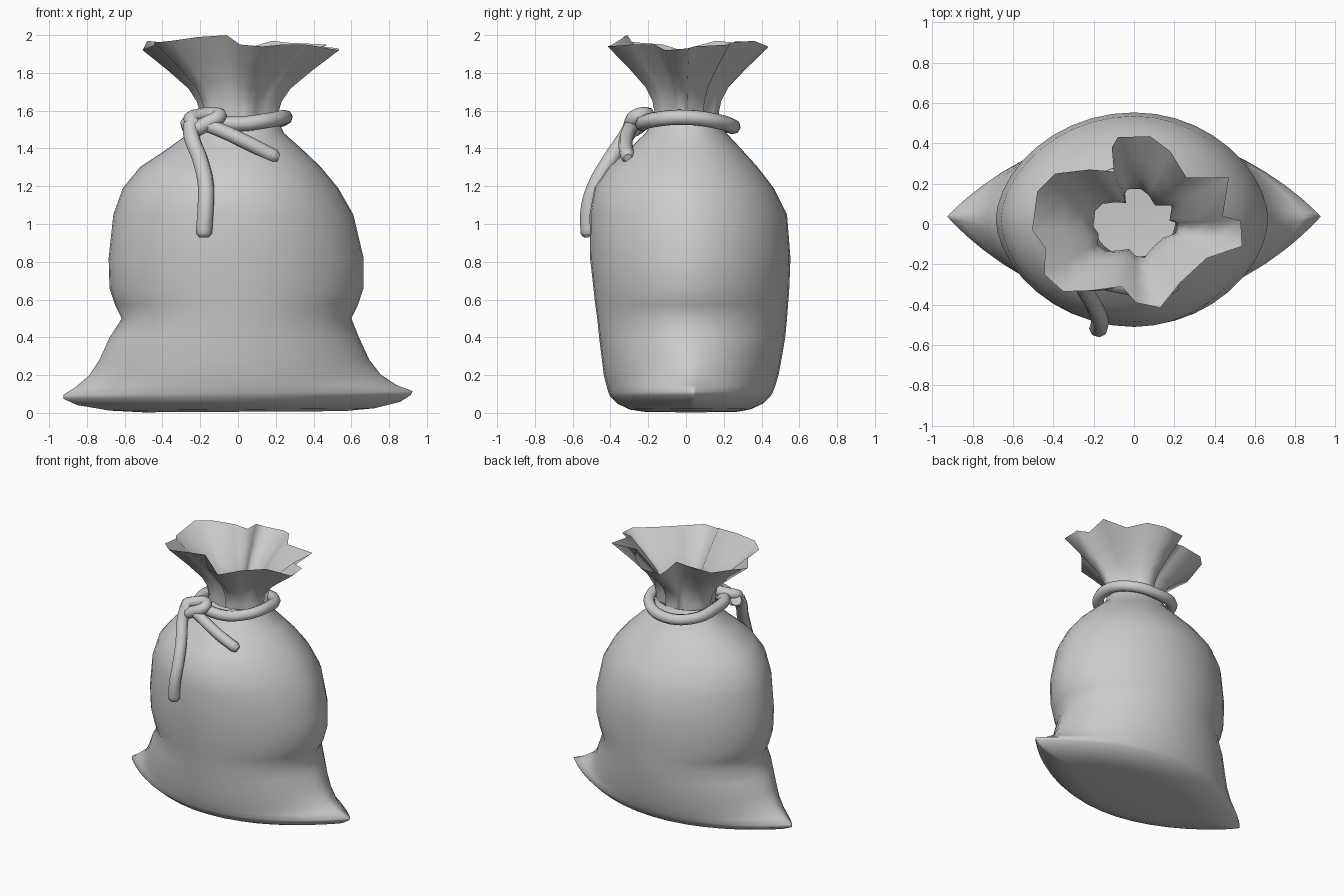
import bpy, bmesh
from math import sin, cos, pi, radians


def finish(obj, angle):
    bpy.ops.object.select_all(action='DESELECT')
    obj.select_set(True)
    bpy.context.view_layer.objects.active = obj
    if obj.type == 'CURVE':
        bpy.ops.object.convert(target='MESH')
    bpy.ops.object.shade_smooth_by_angle(angle=radians(angle))


def loft(name, rings, cap, angle):
    """Skin a stack of closed rings, optionally closing the first one."""
    bm = bmesh.new()
    loops = [[bm.verts.new(p) for p in ring] for ring in rings]
    for a, b in zip(loops, loops[1:]):
        n = len(a)
        for i in range(n):
            j = (i + 1) % n
            bm.faces.new((a[i], a[j], b[j], b[i]))
    if cap:
        bm.faces.new(loops[0][::-1])
    mesh = bpy.data.meshes.new(name)
    bm.to_mesh(mesh)
    bm.free()
    obj = bpy.data.objects.new(name, mesh)
    bpy.context.collection.objects.link(obj)
    finish(obj, angle)


def rope(name, points, closed=False, radius=0.04):
    cu = bpy.data.curves.new(name, 'CURVE')
    cu.dimensions = '3D'
    cu.bevel_depth = radius
    cu.bevel_resolution = 2
    cu.resolution_u = 5
    cu.use_fill_caps = True
    sp = cu.splines.new('BEZIER')
    sp.bezier_points.add(len(points) - 1)
    for bp, p in zip(sp.bezier_points, points):
        bp.co = p[:3]
        bp.radius = p[3] if len(p) > 3 else 1
        bp.handle_left_type = bp.handle_right_type = 'AUTO'
    sp.use_cyclic_u = closed
    obj = bpy.data.objects.new(name, cu)
    bpy.context.collection.objects.link(obj)
    finish(obj, 60)


# Sack body rings: z, left x, right x, front y, back y, pointedness of the side corners
PROFILE = [
    (0.006, -0.50, 0.56, -0.22, 0.27, 0.5),
    (0.018, -0.68, 0.72, -0.30, 0.34, 0.7),
    (0.050, -0.85, 0.86, -0.365, 0.41, 0.88),
    (0.085, -0.925, 0.915, -0.40, 0.445, 0.92),
    (0.105, -0.925, 0.925, -0.41, 0.458, 0.88),
    (0.140, -0.865, 0.84, -0.42, 0.472, 0.7),
    (0.200, -0.79, 0.755, -0.435, 0.49, 0.42),
    (0.280, -0.735, 0.695, -0.445, 0.505, 0.23),
    (0.400, -0.68, 0.64, -0.46, 0.525, 0.12),
    (0.500, -0.615, 0.60, -0.47, 0.535, 0.08),
    (0.570, -0.65, 0.635, -0.48, 0.54, 0.1),
    (0.660, -0.68, 0.665, -0.49, 0.547, 0.12),
    (0.820, -0.685, 0.665, -0.508, 0.553, 0.14),
    (1.050, -0.66, 0.61, -0.51, 0.535, 0.14),
    (1.190, -0.61, 0.53, -0.485, 0.465, 0.1),
    (1.300, -0.52, 0.44, -0.41, 0.38, 0.05),
    (1.400, -0.37, 0.335, -0.30, 0.29, 0),
    (1.480, -0.26, 0.245, -0.215, 0.215, 0),
    (1.560, -0.205, 0.205, -0.165, 0.175, 0),
]
N = 40
rings = []
for z, xl, xr, yf, yb, k in PROFILE:
    ring = []
    for i in range(N):
        t = 2 * pi * i / N
        c, s = cos(t), sin(t)
        mid = 0.02 + 0.02 * k
        x = c * (xr if c > 0 else -xl)
        depth = (yb - mid) if s > 0 else (mid - yf)
        y = mid + depth * s * abs(s) ** k
        ring.append((x, y, z + 0.012 * k * x))
    rings.append(ring)
loft("sack_body", rings, True, 120)

# Gathered frill above the tie: ruffled rim shrinking down to the neck
RIM = [
    (0.44, 0.04, 1.94), (0.47, 0.23, 1.95), (0.26, 0.23, 1.96), (0.18, 0.36, 1.97),
    (0.08, 0.435, 1.94), (-0.08, 0.43, 1.93), (-0.11, 0.38, 1.96), (-0.10, 0.26, 1.97),
    (-0.22, 0.27, 1.97), (-0.39, 0.25, 1.96), (-0.48, 0.16, 1.97), (-0.505, -0.03, 1.92),
    (-0.44, -0.12, 1.95), (-0.445, -0.25, 1.96), (-0.35, -0.335, 1.97),
    (-0.21, -0.33, 1.99), (-0.06, -0.31, 2.0), (0.01, -0.39, 1.95), (0.13, -0.415, 1.94),
    (0.23, -0.29, 1.95), (0.36, -0.17, 1.95), (0.535, -0.11, 1.92), (0.53, 0.015, 1.93),
]
frill = []
for h, scale in ((0.0, 0.40), (0.15, 0.40), (0.30, 0.43), (0.48, 0.52), (0.72, 0.73), (1.0, 1.0)):
    frill.append([(x * scale, y * scale, 1.53 + (z - 1.53) * h) for x, y, z in RIM])
loft("sack_frill", frill, False, 120)

# Rope around the neck
rope("neck_rope", [
    (0.25, 0.0, 1.565), (0.18, 0.18, 1.54), (0.0, 0.25, 1.515), (-0.19, 0.18, 1.53),
    (-0.245, 0.0, 1.55), (-0.2, -0.18, 1.55), (0.0, -0.23, 1.53), (0.17, -0.18, 1.55),
], True)

# Knot at the front left
rope("knot", [
    (-0.27, -0.22, 1.54), (-0.24, -0.28, 1.5), (-0.17, -0.29, 1.53), (-0.1, -0.26, 1.57),
    (-0.13, -0.21, 1.58), (-0.21, -0.23, 1.57), (-0.25, -0.27, 1.55), (-0.19, -0.28, 1.49),
])

# Loose rope ends with rounded tips
rope("long_rope_end", [
    (-0.25, -0.28, 1.53), (-0.245, -0.32, 1.46), (-0.2, -0.40, 1.34), (-0.17, -0.48, 1.2),
    (-0.172, -0.515, 1.08), (-0.18, -0.515, 0.95), (-0.18, -0.513, 0.93, 0.6),
], radius=0.043)
rope("short_rope_end", [
    (-0.18, -0.28, 1.53), (-0.1, -0.3, 1.5), (0.05, -0.32, 1.43), (0.19, -0.31, 1.36),
    (0.215, -0.308, 1.35, 0.6),
], radius=0.038)
